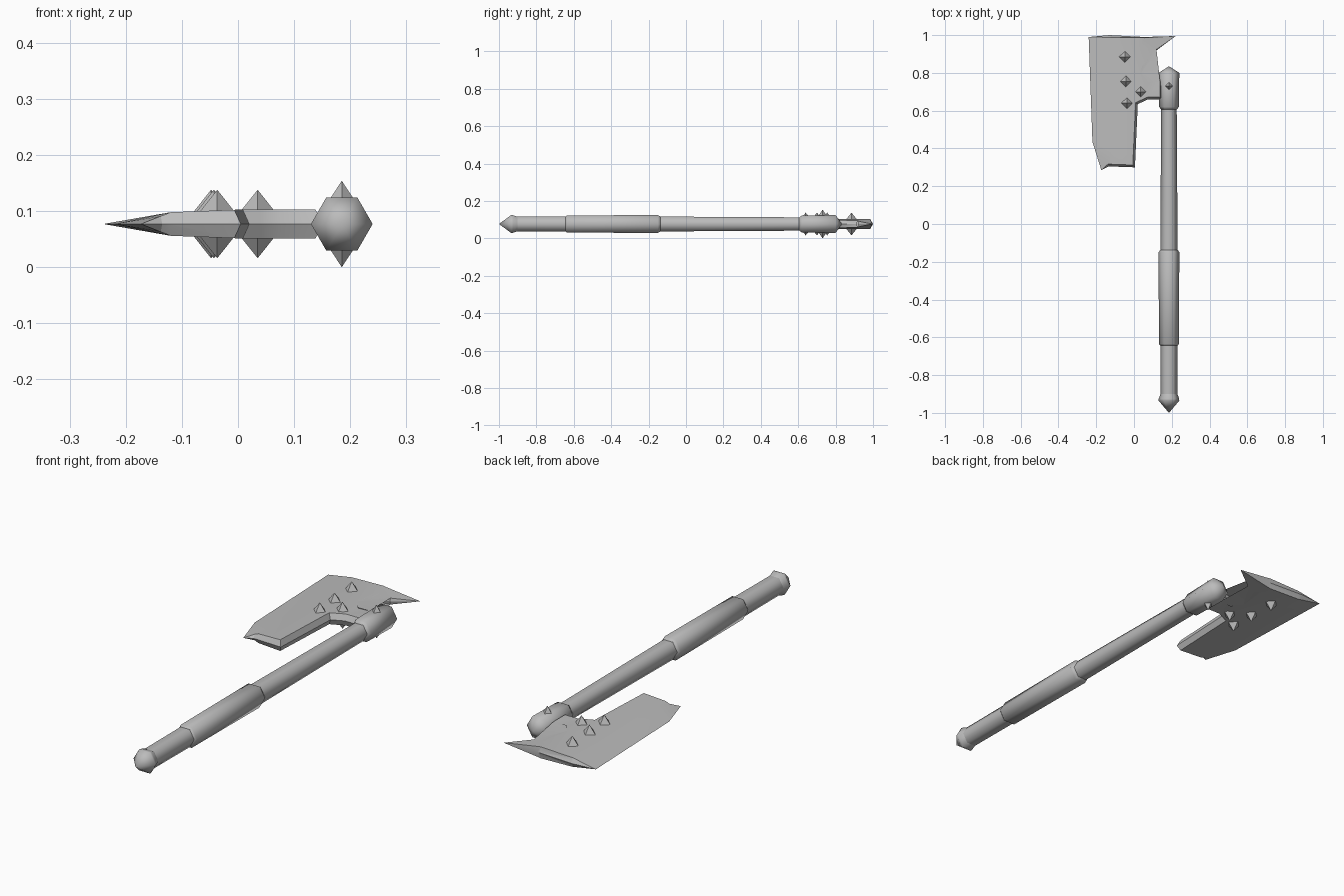
import bpy, bmesh, math
from mathutils import Vector

if "Cube" in bpy.data.objects:
    bpy.data.objects.remove(bpy.data.objects["Cube"], do_unlink=True)

AXIS_X, MID_Z = 0.185, 0.077

# One plain grey metal
grey = bpy.data.materials.new("grey metal")
grey.use_nodes = True
COLOR = (0.5, 0.5, 0.5, 1)
grey.diffuse_color = COLOR
bsdf = next(n for n in grey.node_tree.nodes if n.type == 'BSDF_PRINCIPLED')
bsdf.inputs["Base Color"].default_value = COLOR


def finish(name, bm, location, smooth_angle=None):
    bmesh.ops.remove_doubles(bm, verts=bm.verts[:], dist=0.0005)
    bmesh.ops.recalc_face_normals(bm, faces=bm.faces[:])
    mesh = bpy.data.meshes.new(name)
    bm.to_mesh(mesh)
    bm.free()
    mesh.materials.append(grey)
    obj = bpy.data.objects.new(name, mesh)
    obj.location = location
    bpy.context.collection.objects.link(obj)
    if smooth_angle:
        bpy.ops.object.select_all(action='DESELECT')
        obj.select_set(True)
        bpy.context.view_layer.objects.active = obj
        bpy.ops.object.shade_smooth_by_angle(angle=math.radians(smooth_angle))
    return obj


def hex_lathe(name, profile):
    """Six-sided part along y from (y, radius) pairs; tips have radius 0."""
    bm = bmesh.new()
    rings = []
    for y, r in profile:
        ring = [bm.verts.new((r * math.cos(k * math.pi / 3), y, r * math.sin(k * math.pi / 3)))
                for k in range(6)]
        rings.append(ring)
    for a, b in zip(rings, rings[1:]):
        for k in range(6):
            n = (k + 1) % 6
            bm.faces.new((a[k], a[n], b[n], b[k]))
    for ring, (y, r) in ((rings[0], profile[0]), (rings[-1], profile[-1])):
        if r > 0:
            bm.faces.new(ring)
    return finish(name, bm, (AXIS_X, 0, MID_Z), 62)


# Handle parts
hex_lathe("pommel", [(-1, 0), (-0.935, 0.055), (-0.925, 0.054), (-0.90, 0.045)])
hex_lathe("lower_handle", [(-0.91, 0.045), (-0.63, 0.046)])
hex_lathe("grip", [(-0.645, 0.045), (-0.635, 0.053), (-0.15, 0.055), (-0.135, 0.045)])
hex_lathe("shaft", [(-0.15, 0.046), (0.63, 0.041)])
hex_lathe("head_collar", [(0.605, 0.041), (0.62, 0.052), (0.80, 0.055), (0.835, 0)])


def lerp(a, b, f):
    return a + (b - a) * max(0, min(1, f))


def half_thickness(x, y):
    """Thin towards the cutting edge and the rear spike."""
    if x < -0.12:
        edge = -0.22 - 0.036 * (y - 0.435) if y > 0.43 else -0.173
        return lerp(0, 0.021, (x - edge) / (-0.12 - edge))
    if x > 0.04 and y > 0.85:
        return lerp(0.026, 0, (x - 0.04) / 0.18)
    return lerp(0.021, 0.026, (x + 0.12) / 0.13)


def rim_inset(x, y):
    if x < -0.15 or x > 0.2:
        return 0
    if x > 0.05 and y > 0.85:
        return 0.004
    return 0.012


# Blade outline, counter-clockwise from the upper cutting corner
OUTLINE = [Vector(p) for p in (
    (-0.24, 0.99), (-0.22, 0.435), (-0.14, 0.44), (-0.175, 0.42), (-0.173, 0.285),
    (-0.135, 0.305), (0.005, 0.3), (0.02, 0.635), (0.075, 0.66), (0.15, 0.66),
    (0.15, 0.765), (0.08, 0.765), (0.05, 0.8), (0.055, 0.925), (0.075, 0.91),
    (0.08, 0.925), (0.12, 0.92), (0.22, 0.995), (0.055, 0.99), (-0.13, 1.0))]


def inset_points(points):
    result = []
    for i, p in enumerate(points):
        d1 = (p - points[i - 1]).normalized()
        d2 = (points[(i + 1) % len(points)] - p).normalized()
        n1, n2 = Vector((-d1.y, d1.x)), Vector((-d2.y, d2.x))
        result.append(p + (n1 + n2) * rim_inset(*p) / max(0.6, 1 + n1.dot(n2)))
    return result


# Blade: ridge outline in the middle, inset cap on each side
bm = bmesh.new()
ridge = [bm.verts.new((p.x, p.y, 0)) for p in OUTLINE]
for side in (1, -1):
    cap = [bm.verts.new((p.x, p.y, side)) for p in inset_points(OUTLINE)]
    bm.faces.new(cap)
    for i in range(len(cap)):
        bm.faces.new((ridge[i - 1], ridge[i], cap[i], cap[i - 1]))
bmesh.ops.triangulate(bm, faces=bm.faces[:])
for cut_x in (-0.12, 0.04):
    bmesh.ops.bisect_plane(bm, geom=bm.verts[:] + bm.edges[:] + bm.faces[:],
                           plane_co=(cut_x, 0, 0), plane_no=(1, 0, 0))
for v in bm.verts:
    v.co.z *= half_thickness(v.co.x, v.co.y)
finish("blade", bm, (0, 0, MID_Z), 30)


# Pyramid studs on both sides of the blade and collar
def stud(name, x, y, base, tip, radius):
    for side, label in ((1, "top"), (-1, "bottom")):
        bm = bmesh.new()
        ring = [bm.verts.new((radius * math.cos(k * math.pi / 2),
                              radius * math.sin(k * math.pi / 2), side * base))
                for k in range(4)]
        peak = bm.verts.new((0, 0, side * tip))
        bm.faces.new(ring)
        for k in range(4):
            bm.faces.new((ring[k - 1], ring[k], peak))
        finish(name + "_" + label, bm, (x, y, MID_Z))


for i, (x, y) in enumerate(((-0.048, 0.885), (-0.043, 0.755), (-0.037, 0.64), (0.035, 0.70))):
    stud("blade_stud_" + str(i + 1), x, y, 0.022, 0.061, 0.031)
stud("collar_stud", AXIS_X, 0.73, 0.045, MID_Z, 0.021)
